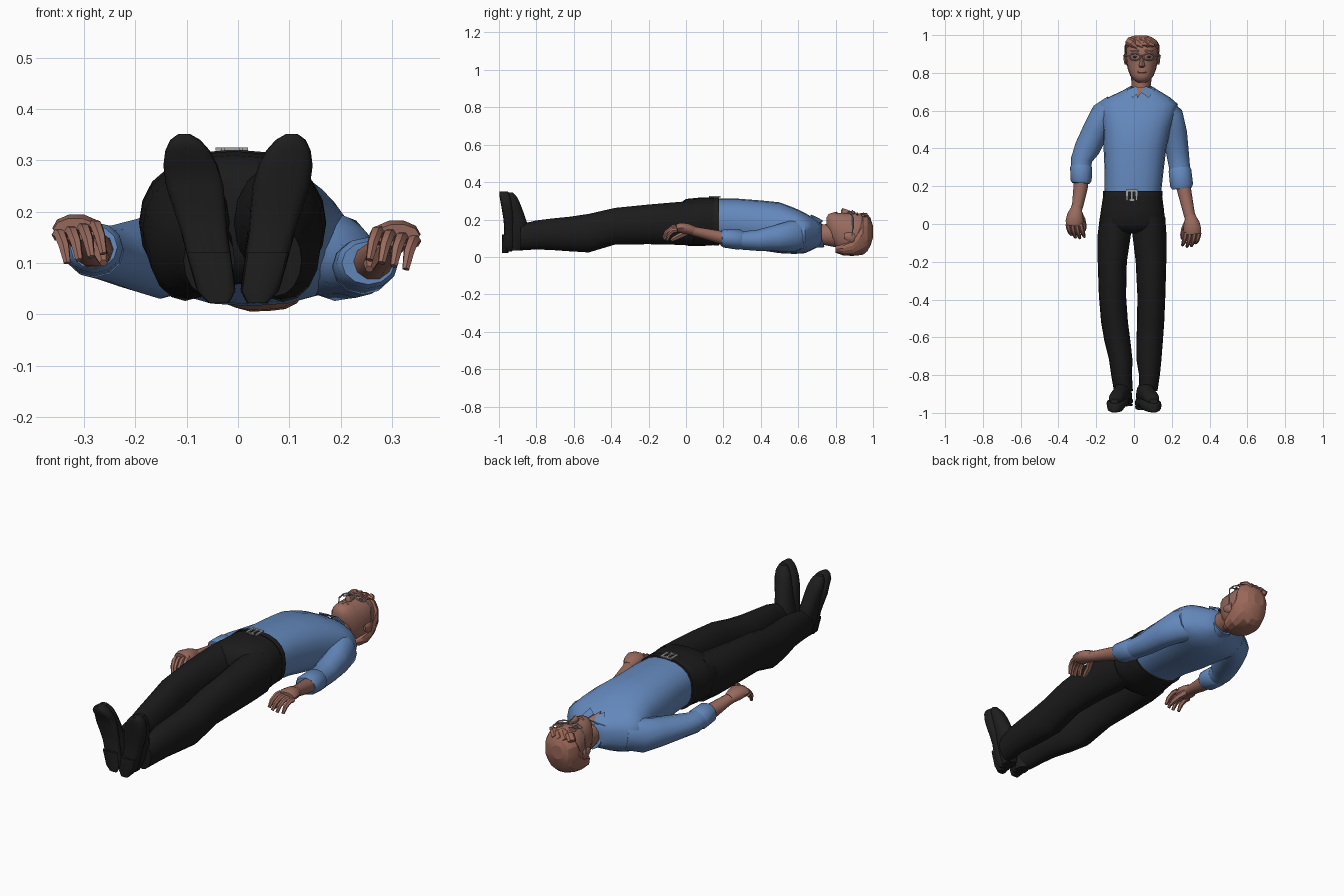
import bpy, bmesh, math, random
from mathutils import Vector as V

random.seed(3)


def mat(name, rgb):
    m = bpy.data.materials.new(name)
    m.diffuse_color = (*rgb, 1)
    return m


SHIRT = mat("blue shirt", (0.125, 0.245, 0.50))
SKIN = mat("skin", (0.32, 0.145, 0.11))
HAIR = mat("auburn hair", (0.33, 0.14, 0.10))
PANTS = mat("black trousers", (0.011, 0.011, 0.011))
SHOE = mat("black shoes", (0.013, 0.013, 0.013))
METAL = mat("grey metal", (0.36, 0.36, 0.36))
EYE = mat("brown eyes", (0.12, 0.07, 0.06))
LIP = mat("lips", (0.27, 0.11, 0.09))


def finish(name, bm, m, angle=45):
    bmesh.ops.recalc_face_normals(bm, faces=bm.faces)
    me = bpy.data.meshes.new(name)
    bm.to_mesh(me)
    bm.free()
    me.materials.append(m)
    o = bpy.data.objects.new(name, me)
    bpy.context.collection.objects.link(o)
    bpy.ops.object.select_all(action='DESELECT')
    o.select_set(True)
    bpy.context.view_layer.objects.active = o
    bpy.ops.object.shade_smooth_by_angle(angle=math.radians(angle))
    return o


def loft(name, sections, m, n=16, p=2.0, jitter=0, angle=45):
    """Skin superellipse sections given as (centre, half-axis u, half-axis v)."""
    bm = bmesh.new()
    rings = []
    for c, u, v in sections:
        ring = []
        for i in range(n):
            a = 2 * math.pi * i / n
            ca, sa = math.cos(a), math.sin(a)
            f = lambda t: math.copysign(abs(t) ** (2 / p), t)
            k = 1 + random.uniform(-jitter, jitter)
            ring.append(bm.verts.new(V(c) + (V(u) * f(ca) + V(v) * f(sa)) * k))
        rings.append(ring)
    for r, s in zip(rings, rings[1:]):
        for i in range(n):
            bm.faces.new((r[i], r[(i + 1) % n], s[(i + 1) % n], s[i]))
    bm.faces.new(rings[0])
    bm.faces.new(rings[-1])
    return finish(name, bm, m, angle)


def along_y(rows):      # rows: y, centre x, half width, z low, z high
    return [((x, y, (a + b) / 2), (w, 0, 0), (0, 0, (b - a) / 2)) for y, x, w, a, b in rows]


def along_z(rows):      # rows: z, centre x, half width, y low, y high
    return [((x, (a + b) / 2, z), (w, 0, 0), (0, (b - a) / 2, 0)) for z, x, w, a, b in rows]


def tube(name, pts, m, n=12, angle=45):   # pts: x, y, z, side radius, up radius
    sec = []
    for i, q in enumerate(pts):
        d = (V(pts[min(i + 1, len(pts) - 1)][:3]) - V(pts[max(i - 1, 0)][:3])).normalized()
        u = d.cross(V((0, 0, 1))).normalized()
        sec.append((q[:3], u * q[3], u.cross(d) * q[4]))
    return loft(name, sec, m, n, angle=angle)


def plate(name, pts, m, depth=0.006):
    bm = bmesh.new()
    f = bm.faces.new([bm.verts.new(q) for q in pts])
    g = bmesh.ops.extrude_face_region(bm, geom=[f])
    bmesh.ops.translate(bm, vec=(0, 0, -depth),
                        verts=[e for e in g['geom'] if isinstance(e, bmesh.types.BMVert)])
    return finish(name, bm, m, 10)


# torso, trousers seat and belt
loft("shirt_torso", along_y([
    (0.15, -0.007, 0.149, 0.07, 0.312), (0.27, 0.0, 0.155, 0.06, 0.312), (0.40, 0.005, 0.166, 0.035, 0.302),
    (0.50, 0.015, 0.178, 0.02, 0.292), (0.58, 0.022, 0.198, 0.016, 0.262), (0.635, 0.024, 0.208, 0.020, 0.236),
    (0.67, 0.026, 0.165, 0.035, 0.215), (0.705, 0.035, 0.098, 0.052, 0.195), (0.725, 0.038, 0.065, 0.065, 0.18)]),
    SHIRT, 20, 2.4)
loft("trouser_seat", along_y([
    (0.165, -0.007, 0.154, 0.064, 0.318), (0.08, -0.008, 0.166, 0.058, 0.318), (0.0, -0.01, 0.176, 0.060, 0.31),
    (-0.035, -0.01, 0.155, 0.085, 0.285), (-0.05, -0.012, 0.10, 0.12, 0.24)]), PANTS, 20, 2.4)
loft("belt", along_y([(0.148, -0.007, 0.158, 0.06, 0.321), (0.176, -0.007, 0.157, 0.061, 0.321)]), SHOE, 20, 2.5)
for x, y, w, h in ((-0.038, 0.152, 0.011, 0.055), (0.014, 0.152, 0.011, 0.055),
                   (-0.012, 0.178, 0.062, 0.011), (-0.012, 0.127, 0.03, 0.009), (-0.012, 0.152, 0.008, 0.05)):
    plate("buckle_bar", [(x - w / 2, y - h / 2, 0.325), (x + w / 2, y - h / 2, 0.325),
                         (x + w / 2, y + h / 2, 0.325), (x - w / 2, y + h / 2, 0.325)], METAL)

# trouser legs
loft("left_trouser_leg", along_y([
    (0.04, -0.095, 0.085, 0.065, 0.30), (-0.06, -0.105, 0.088, 0.065, 0.292), (-0.20, -0.115, 0.077, 0.068, 0.28),
    (-0.38, -0.114, 0.072, 0.066, 0.262), (-0.52, -0.103, 0.071, 0.026, 0.23), (-0.62, -0.088, 0.069, 0.03, 0.215),
    (-0.72, -0.070, 0.062, 0.037, 0.205), (-0.80, -0.066, 0.055, 0.04, 0.195), (-0.885, -0.056, 0.050, 0.035, 0.175)]),
    PANTS, 16, 2.0, 0, 60)
loft("right_trouser_leg", along_y([
    (0.04, 0.08, 0.085, 0.065, 0.30), (-0.06, 0.082, 0.09, 0.065, 0.292), (-0.20, 0.09, 0.081, 0.068, 0.28),
    (-0.38, 0.092, 0.074, 0.066, 0.262), (-0.52, 0.088, 0.072, 0.024, 0.23), (-0.62, 0.083, 0.07, 0.03, 0.215),
    (-0.72, 0.079, 0.066, 0.037, 0.205), (-0.80, 0.082, 0.055, 0.04, 0.195), (-0.885, 0.074, 0.050, 0.035, 0.175)]),
    PANTS, 16, 2.0, 0, 60)

# shoes: flat wide sole plus a narrower upper, toes pointing up and outward
for side, s, dy in (("left", -1, 0.02), ("right", 1, 0.0)):
    cx = lambda z: s * (0.033 + 0.205 * z)
    loft(side + "_shoe_sole", along_z([(z, cx(z), w, a + dy * (z < 0.3), b) for z, w, a, b in (
        (0.03, 0.024, -0.968, -0.93), (0.05, 0.038, -0.975, -0.92), (0.10, 0.042, -0.975, -0.92),
        (0.155, 0.044, -0.972, -0.92), (0.20, 0.050, -0.976, -0.92), (0.25, 0.056, -0.984, -0.925),
        (0.29, 0.053, -0.991, -0.93), (0.32, 0.043, -0.996, -0.935), (0.34, 0.029, -0.998, -0.945),
        (0.351, 0.012, -0.996, -0.955))]), SHOE, 16, 3.2)
    loft(side + "_shoe_upper", along_z([(z, cx(z), w, -0.955, b) for z, w, b in (
        (0.035, 0.030, -0.87), (0.10, 0.042, -0.84), (0.155, 0.045, -0.84), (0.20, 0.042, -0.855),
        (0.25, 0.042, -0.872), (0.29, 0.041, -0.888), (0.32, 0.035, -0.903), (0.345, 0.02, -0.925))]), SHOE, 14, 2.1)
    loft(side + "_shoe_heel", along_z([(z, cx(z), w, -0.985 + dy, -0.95) for z, w in (
        (0.022, 0.020), (0.045, 0.037), (0.12, 0.042))]), SHOE, 12, 3.0)

# sleeves with rolled cuffs
tube("left_sleeve", [(-0.10, 0.63, 0.125, 0.06, 0.08), (-0.155, 0.58, 0.115, 0.075, 0.085),
                     (-0.20, 0.50, 0.115, 0.07, 0.07), (-0.248, 0.40, 0.118, 0.068, 0.055),
                     (-0.278, 0.34, 0.12, 0.056, 0.05), (-0.28, 0.25, 0.13, 0.052, 0.046)], SHIRT)
tube("left_cuff", [(-0.279, 0.315, 0.122, 0.05, 0.046), (-0.28, 0.30, 0.124, 0.058, 0.053),
                   (-0.28, 0.23, 0.130, 0.056, 0.05), (-0.281, 0.215, 0.131, 0.046, 0.042)], SHIRT)
tube("right_sleeve", [(0.14, 0.62, 0.125, 0.06, 0.08), (0.195, 0.57, 0.11, 0.068, 0.085),
                      (0.217, 0.48, 0.10, 0.064, 0.07), (0.23, 0.38, 0.088, 0.06, 0.056),
                      (0.24, 0.31, 0.088, 0.056, 0.05), (0.252, 0.22, 0.10, 0.055, 0.046)], SHIRT)
tube("right_cuff", [(0.242, 0.30, 0.09, 0.052, 0.046), (0.243, 0.285, 0.092, 0.06, 0.054),
                    (0.252, 0.205, 0.10, 0.061, 0.05), (0.254, 0.188, 0.10, 0.052, 0.042)], SHIRT)

# forearms, palms, fingers and thumbs
for side, s, dx, dy, dz, fx, fz in (("left", -1, 0, 0, 0, 0.277, 0.122), ("right", 1, -0.006, -0.045, -0.012, 0.257, 0.097)):
    P = lambda x, y, z: (s * (x + dx), y + dy, z + dz)
    tube(side + "_forearm", [(s * fx, 0.28, fz, 0.04, 0.038), (s * (fx + 0.006), 0.19, fz + 0.006, 0.038, 0.036),
                             (*P(0.298, 0.10, 0.146), 0.030, 0.027), (*P(0.306, 0.075, 0.152), 0.030, 0.026)], SKIN, 10)
    tube(side + "_palm", [(*P(0.305, 0.085, 0.152), 0.028, 0.026), (*P(0.311, 0.05, 0.162), 0.042, 0.030),
                          (*P(0.315, 0.015, 0.168), 0.047, 0.028), (*P(0.317, -0.008, 0.166), 0.043, 0.022)], SKIN, 10)
    for i in range(4):
        x, ln, r = 0.351 - 0.0235 * i, (0.75, 0.95, 1.0, 0.9)[i], 0.0125
        z = 0.155 + 0.006 * i
        tube(side + "_finger", [(*P(x, 0.0, z), r, r), (*P(x - 0.005, -0.03 * ln, z - 0.002), r, r),
                                (*P(x - 0.012, -0.06 * ln, z - 0.022), r * 0.9, r * 0.9),
                                (*P(x - 0.018, -0.075 * ln, z - 0.055), r * 0.6, r * 0.6)], SKIN, 6)
    tube(side + "_thumb", [(*P(0.29, 0.055, 0.145), 0.018, 0.018), (*P(0.272, 0.02, 0.128), 0.016, 0.016),
                           (*P(0.264, -0.015, 0.112), 0.014, 0.014), (*P(0.262, -0.035, 0.10), 0.008, 0.008)], SKIN, 6)

# neck, open collar
loft("neck", along_y([(0.68, 0.036, 0.05, 0.075, 0.185), (0.74, 0.038, 0.051, 0.062, 0.175),
                      (0.80, 0.04, 0.058, 0.05, 0.19)]), SKIN, 14)
loft("collar", [((0.037, 0.69, 0.125), (0.078, 0, 0), (0, -0.01, 0.076)),
                ((0.037, 0.722, 0.118), (0.063, 0, 0), (0, -0.018, 0.066))], SHIRT, 16)
plate("open_neck", [(0.005, 0.725, 0.195), (0.018, 0.665, 0.226), (0.058, 0.725, 0.195)], SKIN)
for s in (-1, 1):
    plate("collar_flap", [(0.035 + s * 0.024, 0.730, 0.196), (0.030 + s * 0.008, 0.695, 0.215),
                          (0.035 + s * 0.042, 0.668, 0.227), (0.037 + s * 0.075, 0.71, 0.182)], SHIRT, 0.008)

# head, nose, lips
HX = 0.042
loft("head", along_y([
    (0.75, HX, 0.022, 0.165, 0.208), (0.762, HX, 0.042, 0.125, 0.230), (0.785, HX, 0.062, 0.07, 0.238),
    (0.82, HX, 0.075, 0.03, 0.236), (0.86, HX, 0.083, 0.014, 0.234), (0.90, HX, 0.086, 0.01, 0.236),
    (0.94, HX, 0.084, 0.016, 0.232), (0.975, HX, 0.066, 0.04, 0.205), (0.99, HX, 0.035, 0.08, 0.17)]),
    SKIN, 18, 2.2, 0, 60)
loft("nose", along_y([(0.828, HX, 0.010, 0.225, 0.248), (0.836, HX, 0.017, 0.22, 0.261),
                      (0.86, HX, 0.011, 0.22, 0.253), (0.892, HX, 0.008, 0.22, 0.242)]), SKIN, 8)
loft("lips", along_y([(0.793, HX, 0.016, 0.225, 0.238), (0.803, HX, 0.025, 0.225, 0.242),
                      (0.811, HX, 0.018, 0.225, 0.238)]), LIP, 8)
for s in (-1, 1):
    # ears, eyes, brows
    x, e = HX + s * 0.086, HX + s * 0.037
    loft("ear", along_y([(0.845, x, 0.006, 0.10, 0.125), (0.862, x, 0.010, 0.085, 0.13),
                         (0.89, x, 0.012, 0.075, 0.13), (0.902, x, 0.006, 0.085, 0.12)]), SKIN, 8)
    loft("eye", along_y([(0.880, e, 0.006, 0.226, 0.233), (0.885, e, 0.012, 0.226, 0.238),
                         (0.890, e, 0.006, 0.226, 0.234)]), EYE, 8)
    loft("eyebrow", along_y([(0.911, e, 0.022, 0.225, 0.238), (0.92, e, 0.024, 0.22, 0.239)]), HAIR, 8)
    # spectacles: wire rim, temple arm, bridge
    rim = [(e + 0.029 * math.cos(a), 0.885 + 0.018 * math.sin(a), 0.243 - 0.012 * abs(math.cos(a) * s + 1) / 2)
           for a in [math.pi * k / 8 for k in range(16)]]
    arm = [(HX + s * 0.064, 0.889, 0.232), (HX + s * 0.09, 0.891, 0.205), (HX + s * 0.097, 0.89, 0.11)]
    bridge = [(HX, 0.89, 0.249), (HX + s * 0.01, 0.888, 0.243)]
    cu = bpy.data.curves.new("spectacle_rim", 'CURVE')
    cu.dimensions = '3D'
    cu.bevel_depth, cu.bevel_resolution = 0.0038, 0
    for pts in (rim, arm, bridge):
        sp = cu.splines.new('POLY')
        sp.points.add(len(pts) - 1)
        sp.use_cyclic_u = pts is rim
        for q, v in zip(sp.points, pts):
            q.co = (*v, 1)
    cu.materials.append(METAL)
    bpy.context.collection.objects.link(bpy.data.objects.new("spectacle_rim", cu))

# short tousled hair: back and crown cap, with a fringe swept to one side
loft("hair_cap", along_y([
    (0.80, HX, 0.055, 0.022, 0.06), (0.84, HX, 0.082, 0.008, 0.085), (0.89, HX, 0.091, 0.005, 0.115),
    (0.92, HX, 0.092, 0.006, 0.18), (0.947, HX, 0.090, 0.012, 0.238), (0.97, HX, 0.08, 0.03, 0.228),
    (0.988, HX - 0.004, 0.06, 0.065, 0.20), (0.999, HX - 0.008, 0.03, 0.10, 0.17)]), HAIR, 18, 2.2, 0.035, 15)
for i in range(4):
    x = HX - 0.05 + 0.03 * i
    tube("fringe_lock", [(x - 0.024, 0.972, 0.20, 0.022, 0.014), (x, 0.956, 0.223, 0.022, 0.013),
                         (x + 0.026, 0.934 + 0.004 * i, 0.23 - 0.004 * abs(i - 1), 0.008, 0.006)], HAIR, 6, 15)
